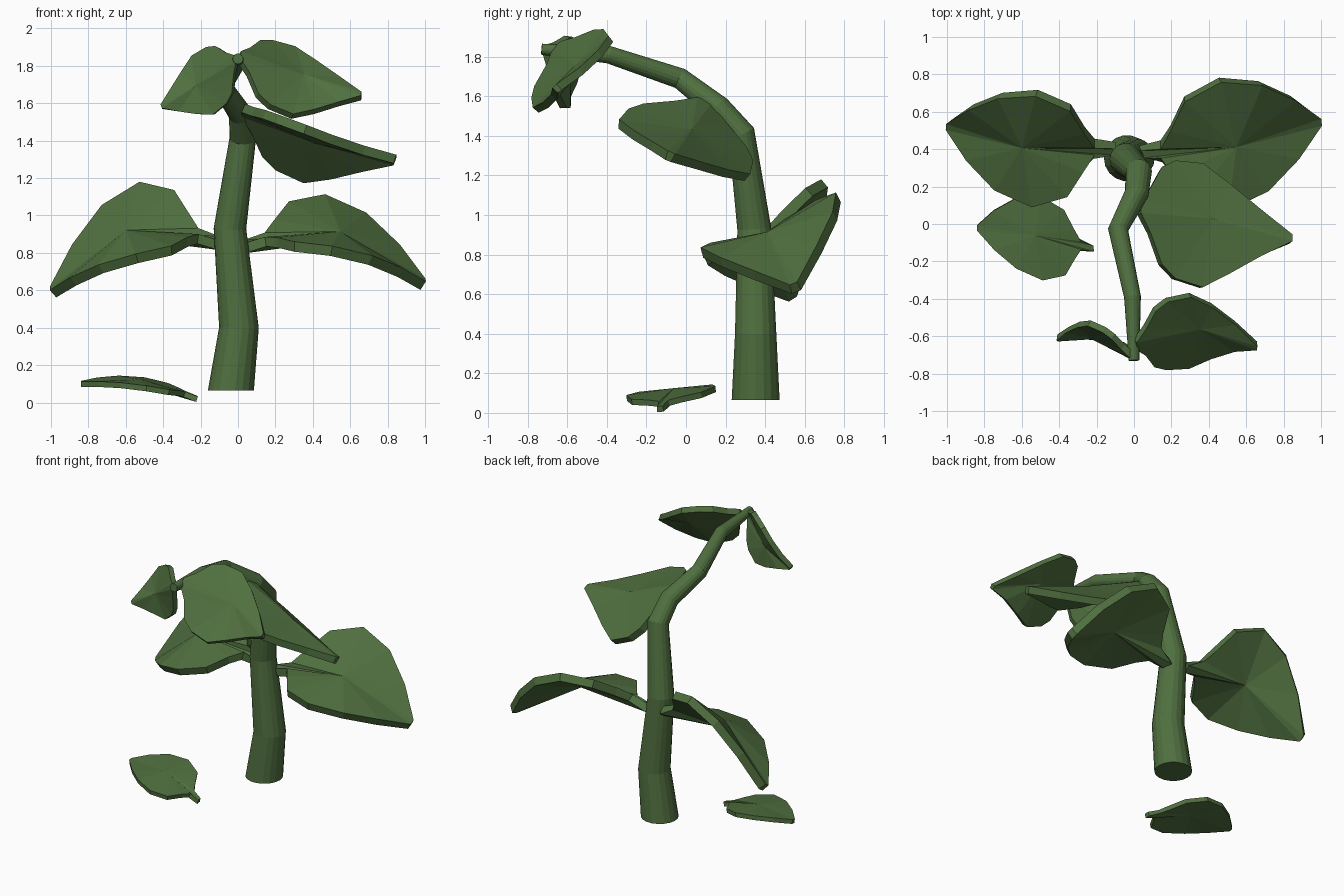
import bpy, bmesh
from math import cos, sin, tau
from mathutils import Vector as V

if "Cube" in bpy.data.objects:
    bpy.data.objects.remove(bpy.data.objects["Cube"])

green = bpy.data.materials.new("leaf_green")
green.diffuse_color = (0.08, 0.16, 0.05, 1)
green.use_nodes = True
green.node_tree.nodes["Principled BSDF"].inputs["Base Color"].default_value = green.diffuse_color


def finish(bm, name):
    bmesh.ops.recalc_face_normals(bm, faces=bm.faces[:])
    me = bpy.data.meshes.new(name)
    bm.to_mesh(me)
    bm.free()
    me.materials.append(green)
    ob = bpy.data.objects.new(name, me)
    bpy.context.collection.objects.link(ob)
    return ob


# Tapered, bending stem: x, y, z, radius
PATH = [(-.038, .352, .065, .123), (.005, .352, .4, .106), (-.043, .345, .93, .087),
        (.025, .28, 1.41, .071), (.015, .165, 1.54, .064), (-.085, -.03, 1.69, .054),
        (-.008, -.39, 1.81, .045), (0, -.73, 1.838, .028)]
SIDES = 18


def make_stem():
    bm = bmesh.new()
    pts = [V(p[:3]) for p in PATH]
    rings = []
    for i, p in enumerate(pts):
        t = V((0, 0, 1))
        if i:
            t = (p - pts[i - 1]).normalized()
            if i < len(pts) - 1:
                t = (t + (pts[i + 1] - p).normalized()).normalized()
        b = t.cross(V((1, 0, 0))).normalized()
        a = b.cross(t)
        r = PATH[i][3]
        rings.append([bm.verts.new(p + r * (a * cos(k * tau / SIDES) + b * sin(k * tau / SIDES)))
                      for k in range(SIDES)])
    for lo, hi in zip(rings, rings[1:]):
        for k in range(SIDES):
            n = (k + 1) % SIDES
            bm.faces.new((lo[k], lo[n], hi[n], hi[k]))
    bm.faces.new(rings[0])
    bm.faces.new(rings[-1])
    return finish(bm, "stem")


# Half outlines: position along midrib, relative half width
NECKED = [(0, .07), (.11, .12), (.17, .36), (.26, .78), (.46, 1), (.68, .83), (.86, .47), (1, .06)]
FULL = [(0, .1), (.08, .36), (.17, .78), (.27, .95), (.46, 1), (.63, .72), (.82, .36), (1, .05)]


def make_leaf(name, base, centre, tip, back, front, outline, thick):
    base, centre, tip, back, front = map(V, (base, centre, tip, back, front))

    def rib(u):  # parabola through base, centre and tip
        return base * (2 * (u - .5) * (u - 1)) + centre * (4 * u * (1 - u)) + tip * (2 * u * (u - .5))

    bm = bmesh.new()
    mid = bm.verts.new(centre)
    one = [bm.verts.new(rib(u) + w * (back - rib(.46))) for u, w in outline]
    two = [bm.verts.new(rib(u) + w * (front - rib(.46))) for u, w in outline]
    loop = one + two[::-1]
    for a, b in zip(loop, loop[1:] + loop[:1]):
        bm.faces.new((mid, a, b))
    ob = finish(bm, name)
    mod = ob.modifiers.new("thickness", "SOLIDIFY")
    mod.thickness = thick
    mod.offset = 0


make_stem()
# Leaves: base, centre, tip, back edge, front edge
make_leaf("lower_left_leaf", (-.1, .4, .85), (-.59, .42, .9), (-.99, .53, .59),
          (-.52, .7, 1.16), (-.54, .1, .77), NECKED, .055)
make_leaf("lower_right_leaf", (.03, .38, .83), (.54, .42, .89), (.99, .55, .63),
          (.46, .77, 1.09), (.5, .08, .81), NECKED, .055)
make_leaf("middle_right_leaf", (.03, .09, 1.57), (.41, .02, 1.41), (.84, -.08, 1.3),
          (.36, .31, 1.19), (.36, -.34, 1.46), FULL, .05)
make_leaf("upper_right_leaf", (.01, -.64, 1.85), (.35, -.55, 1.74), (.66, -.65, 1.64),
          (.3, -.38, 1.89), (.29, -.76, 1.53), FULL, .04)
make_leaf("upper_left_leaf", (-.01, -.71, 1.84), (-.22, -.6, 1.69), (-.41, -.61, 1.58),
          (-.24, -.53, 1.85), (-.13, -.62, 1.54), FULL, .035)
make_leaf("fallen_leaf", (-.22, -.13, .02), (-.53, -.06, .11), (-.84, -.02, .1),
          (-.5, .15, .12), (-.49, -.3, .075), NECKED, .03)
